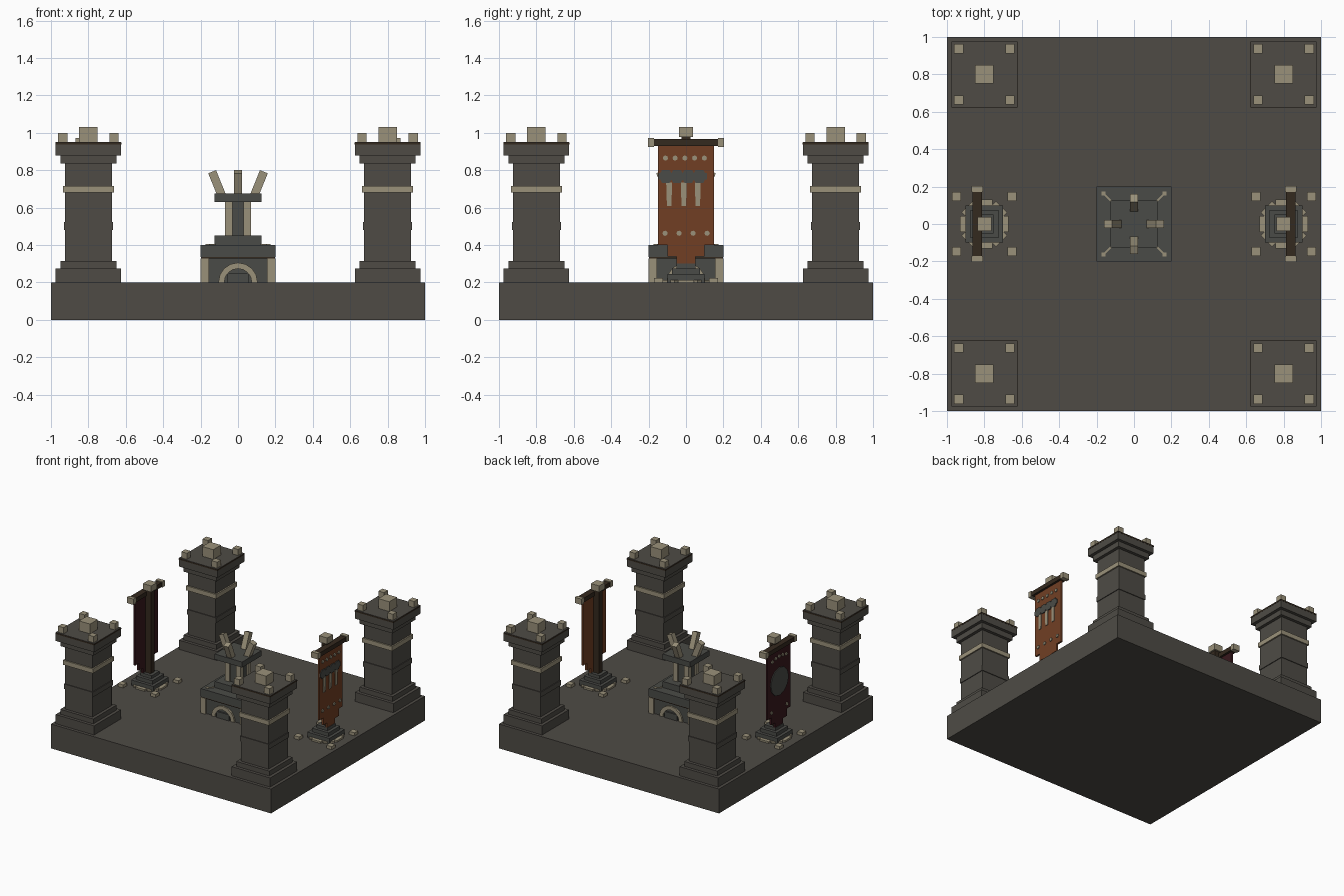
import bpy, bmesh, math
from mathutils import Matrix, Vector

cube = bpy.data.objects.get("Cube")
if cube:
    bpy.data.objects.remove(cube)


def material(name, rgb):
    lin = [((c / 255 + 0.055) / 1.055) ** 2.4 for c in rgb] + [1]
    m = bpy.data.materials.new(name)
    m.use_nodes = True
    m.diffuse_color = lin
    m.node_tree.nodes["Principled BSDF"].inputs["Base Color"].default_value = lin
    return m


STONE = material("dark stone", (78, 75, 69))
IRON = material("grey stone", (74, 75, 71))
BONE = material("pale bone", (154, 145, 122))
WOOD = material("dark wood", (52, 41, 30))
RUST = material("rust cloth", (113, 63, 36))
MAROON = material("maroon cloth", (56, 24, 28))


def box(bm, center, size, rot=None):
    m = Matrix.Translation(center) @ (rot or Matrix()) @ Matrix.Diagonal((*size, 1))
    bmesh.ops.create_cube(bm, size=1, matrix=m)


def block(bm, x, y, w, z0, z1, d=None):
    box(bm, (x, y, (z0 + z1) / 2), (w, d or w, z1 - z0))


def disc(bm, center, radius, depth, sides=8):
    # short prism whose axis runs along x
    m = Matrix.Translation(center) @ Matrix.Rotation(math.pi / 2, 4, 'Y')
    bmesh.ops.create_cone(bm, cap_ends=True, segments=sides, radius1=radius,
                          radius2=radius, depth=depth, matrix=m)


def prism(bm, points, offset):
    # extrude a flat outline
    face = bm.faces.new([bm.verts.new(p) for p in points])
    new = bmesh.ops.extrude_face_region(bm, geom=[face])["geom"]
    bmesh.ops.translate(bm, vec=offset, verts=[v for v in new if isinstance(v, bmesh.types.BMVert)])


def finish(bm, name, mat):
    bmesh.ops.recalc_face_normals(bm, faces=bm.faces[:])
    mesh = bpy.data.meshes.new(name)
    bm.to_mesh(mesh)
    bm.free()
    mesh.materials.append(mat)
    obj = bpy.data.objects.new(name, mesh)
    bpy.context.collection.objects.link(obj)
    return obj


def corners(r):
    return [(sx * r, sy * r) for sx in (-1, 1) for sy in (-1, 1)]


# floor slab
bm = bmesh.new()
block(bm, 0, 0, 2, 0, 0.2)
finish(bm, "floor_slab", STONE)

# corner towers: (width, bottom, top) of each course
COURSES = [(0.35, 0.2, 0.275), (0.3, 0.275, 0.315), (0.25, 0.315, 0.835),
           (0.262, 0.48, 0.522), (0.3, 0.835, 0.88), (0.35, 0.88, 0.95)]
for x, y in corners(0.8):
    bm = bmesh.new()
    for w, z0, z1 in COURSES:
        block(bm, x, y, w, z0, z1)
    finish(bm, "tower", STONE)
    bm = bmesh.new()
    block(bm, x, y, 0.353, 0.937, 0.947)
    finish(bm, "tower_rim", WOOD)
    bm = bmesh.new()
    block(bm, x, y, 0.272, 0.68, 0.717)
    block(bm, x, y, 0.1, 0.95, 1.03)
    for cx, cy in corners(0.137):
        block(bm, x + cx, y + cy, 0.05, 0.95, 1.0)
    finish(bm, "tower_band_and_merlons", BONE)

# central altar stonework
bm = bmesh.new()
for w, z0, z1 in [(0.37, 0.2, 0.33), (0.4, 0.335, 0.4), (0.25, 0.4, 0.45),
                  (0.115, 0.45, 0.63), (0.25, 0.63, 0.675)]:
    block(bm, 0, 0, w, z0, z1)
finish(bm, "altar", IRON)
bm = bmesh.new()
block(bm, 0, 0, 0.396, 0.327, 0.336)
finish(bm, "altar_shadow_course", WOOD)

# altar corner posts, column posts and small floor studs
bm = bmesh.new()
for x, y in corners(1):
    block(bm, x * 0.178, y * 0.178, 0.044, 0.2, 0.328)
    block(bm, x * 0.05, y * 0.05, 0.04, 0.45, 0.63)
    block(bm, x * 0.163, y * 0.163, 0.022, 0.4, 0.406)
    box(bm, (x * 0.143, y * 0.143, 0.402), (0.055, 0.009, 0.006),
        Matrix.Rotation(x * y * math.pi / 4, 4, 'Z'))
finish(bm, "altar_posts", BONE)

# four arches and four outward leaning horns
arches, hearths, horns = bmesh.new(), bmesh.new(), bmesh.new()
for k in range(4):
    turn = Matrix.Rotation(k * math.pi / 2, 4, 'Z')
    arc = [math.pi * i / 8 for i in range(9)]
    for a, b in zip(arc, arc[1:]):
        ring = [(0.105, a), (0.105, b), (0.073, b), (0.073, a)]
        pts = [turn @ Vector((r * math.cos(t), -0.184, 0.201 + r * math.sin(t))) for r, t in ring]
        prism(arches, pts, turn @ Vector((0, -0.014, 0)))
    box(hearths, turn @ Vector((0, -0.188, 0.225)), (0.11, 0.02, 0.05), turn)
    tilt = turn @ Matrix.Rotation(math.radians(22), 4, 'X')
    box(horns, turn @ Vector((0, -0.112, 0.727)), (0.045, 0.045, 0.14), tilt)
finish(arches, "altar_arches", BONE)
finish(hearths, "altar_hearths", IRON)
finish(horns, "altar_horns", BONE)

# banner stands; the cloth hangs on the outer side
for s, side, cloth in ((1, "left", RUST), (-1, "right", MAROON)):
    x = s * 0.8
    bm = bmesh.new()
    for w, z0, z1 in [(0.2, 0.2, 0.245), (0.15, 0.245, 0.275), (0.1, 0.275, 0.3)]:
        block(bm, x, 0, w, z0, z1)
    finish(bm, side + "_banner_base", IRON)

    bm = bmesh.new()
    block(bm, x, 0, 0.05, 0.3, 0.98)
    block(bm, s * 0.838, 0, 0.052, 0.93, 0.966, 0.36)
    finish(bm, side + "_banner_frame", WOOD)

    # pale caps, finial, ground ring and loose blocks
    bm = bmesh.new()
    block(bm, x, 0, 0.075, 0.978, 1.03)
    for y in (-0.187, 0.187):
        block(bm, s * 0.838, y, 0.06, 0.925, 0.972, 0.032)
    for cx, cy in corners(0.148):
        block(bm, x + cx, cy, 0.048, 0.2, 0.225)
    for k in range(8):
        a = k * math.pi / 4
        box(bm, (x + 0.115 * math.cos(a), 0.115 * math.sin(a), 0.207),
            (0.03, 0.085, 0.014), Matrix.Rotation(a, 4, 'Z'))
    finish(bm, side + "_banner_trim", BONE)

    # stepped cloth outline
    half = [(0.15, 0.93), (0.15, 0.4), (0.1, 0.4), (0.1, 0.34), (0.05, 0.34), (0.05, 0.3)]
    outline = half + [(-y, z) for y, z in reversed(half)]
    bm = bmesh.new()
    prism(bm, [(s * 0.83, y, z) for y, z in outline], (s * 0.016, 0, 0))
    finish(bm, side + "_banner_cloth", cloth)

    # cloth emblem and pale studs
    face = s * 0.849
    emblem, studs = bmesh.new(), bmesh.new()
    if s > 0:
        box(emblem, (face, -0.018, 0.767), (0.007, 0.26, 0.035))
        for k in range(4):
            disc(emblem, (face, -0.108 + k * 0.06, 0.767), 0.04, 0.008, 6)
        for k in range(5):
            disc(studs, (face, -0.11 + k * 0.052, 0.865), 0.014, 0.008)
        for k in range(4):
            disc(studs, (face, -0.112 + k * 0.075, 0.463), 0.014, 0.008)
        for y in (-0.09, -0.012, 0.063):
            fang = [(y - 0.012, 0.61), (y + 0.012, 0.61), (y + 0.016, 0.735), (y - 0.016, 0.735)]
            prism(studs, [(face - 0.003, p, z) for p, z in fang], (0.006, 0, 0))
    else:
        disc(emblem, (face, 0, 0.665), 0.115, 0.008, 12)
        for k in range(-2, 3):
            disc(studs, (face, k * 0.045, 0.87 - 0.004 * k * k), 0.014, 0.008)
        for y in (-0.1, 0.1):
            disc(studs, (face, y, 0.44), 0.014, 0.008)
    finish(emblem, side + "_banner_emblem", IRON)
    finish(studs, side + "_banner_studs", BONE)
